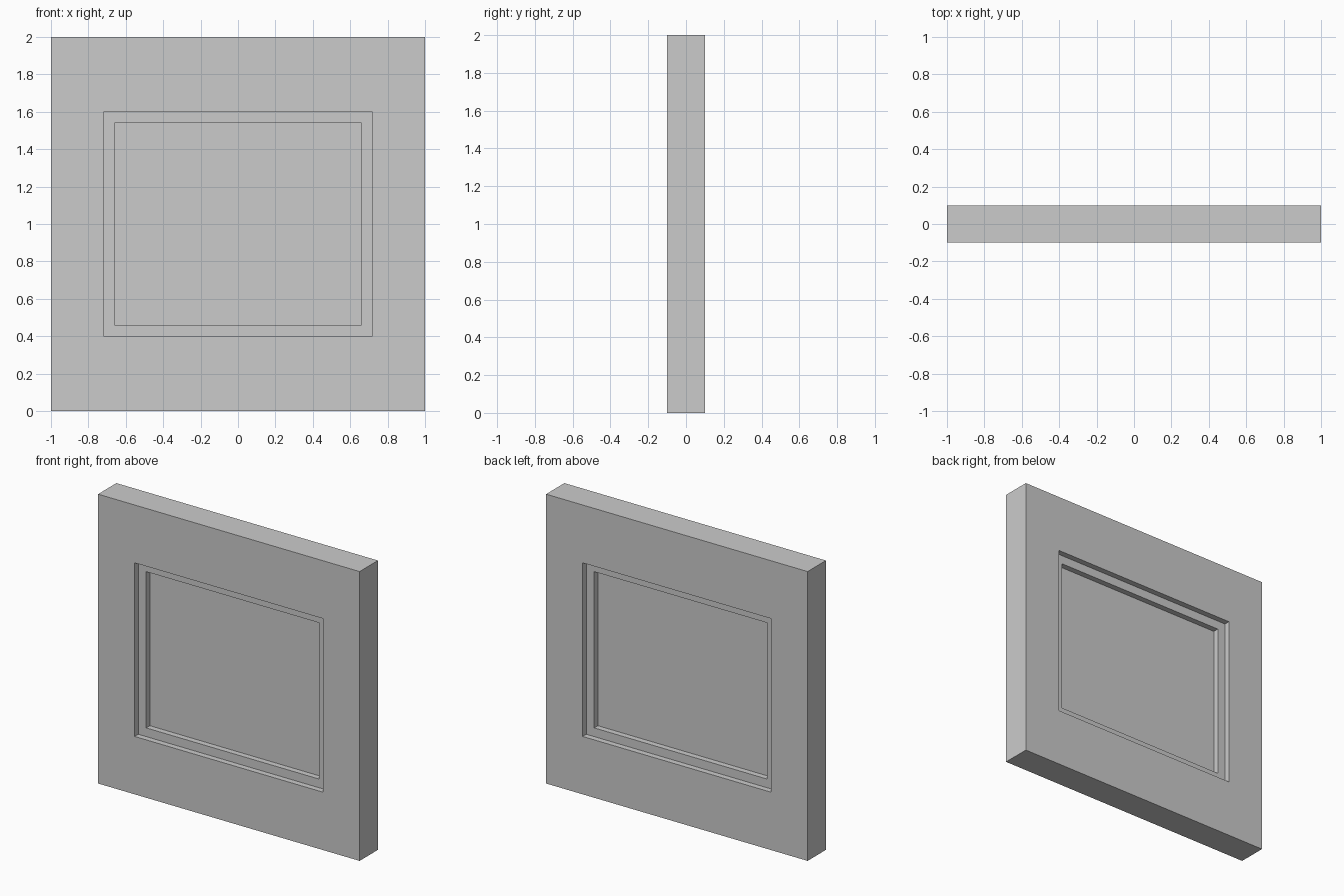
import bpy, bmesh

if "Cube" in bpy.data.objects:
    bpy.data.objects.remove(bpy.data.objects["Cube"])

ZC = 1.0  # height of the opening's centre


def finish(bm, name):
    bmesh.ops.recalc_face_normals(bm, faces=bm.faces)
    mesh = bpy.data.meshes.new(name)
    bm.to_mesh(mesh)
    bm.free()
    obj = bpy.data.objects.new(name, mesh)
    bpy.context.collection.objects.link(obj)
    return obj


def ring(name, outer, inner, half_depth):
    """Rectangular border; outer and inner are (half width, half height)."""
    bm = bmesh.new()
    corners = [(-1, -1), (1, -1), (1, 1), (-1, 1)]
    loops = [[bm.verts.new((sx * w, y, ZC + sz * h)) for sx, sz in corners]
             for (w, h), y in ((outer, -half_depth), (inner, -half_depth),
                               (inner, half_depth), (outer, half_depth))]
    for k in range(4):
        a, b = loops[k], loops[(k + 1) % 4]
        for i in range(4):
            j = (i + 1) % 4
            bm.faces.new((a[i], a[j], b[j], b[i]))
    return finish(bm, name)


def box(name, half_w, half_h, half_depth):
    bm = bmesh.new()
    bmesh.ops.create_cube(bm, size=2)
    bmesh.ops.scale(bm, vec=(half_w, half_depth, half_h), verts=bm.verts)
    bmesh.ops.translate(bm, vec=(0, 0, ZC), verts=bm.verts)
    return finish(bm, name)


# Wall panel with window opening
ring("wall", (1.0, 1.0), (0.72, 0.60), 0.10)
# Recessed window frame lining the opening
ring("window_frame", (0.72, 0.60), (0.66, 0.54), 0.06)
# Pane set deeper inside the frame
box("window_pane", 0.66, 0.54, 0.02)
